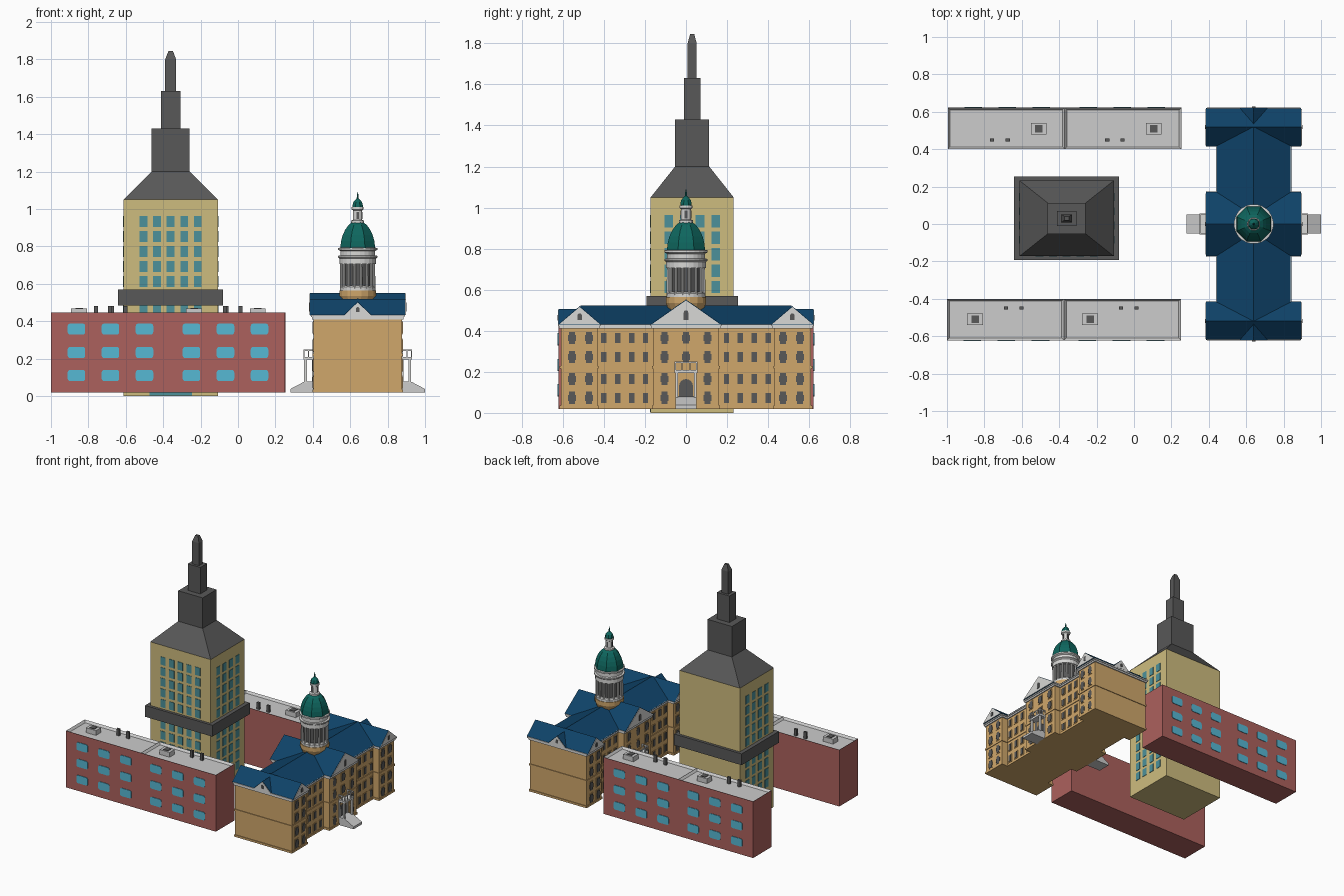
import bpy, bmesh, math
from mathutils import Vector

if "Cube" in bpy.data.objects:
    bpy.data.objects.remove(bpy.data.objects["Cube"])


def mat(name, r, g, b):
    lin = [((c / 255 + 0.055) / 1.055) ** 2.4 for c in (r, g, b)]
    m = bpy.data.materials.new(name)
    m.diffuse_color = (*lin, 1)
    m.use_nodes = True
    m.node_tree.nodes["Principled BSDF"].inputs["Base Color"].default_value = m.diffuse_color
    return m


BRICK = mat("red brick", 172, 97, 93)
TAN = mat("tan limestone", 208, 167, 107)
STONE = mat("pale yellow stone", 206, 188, 126)
TEAL = mat("teal copper", 14, 102, 94)
BLUE = mat("blue roof", 14, 66, 104)
DARK = mat("dark grey", 88, 88, 88)
GREY = mat("light grey", 204, 204, 204)
WHITE = mat("off white", 216, 216, 214)
CYAN = mat("bright glass", 86, 184, 212)
GLASS = mat("tower glass", 76, 145, 155)


def finish(bm, name, *mats):
    bmesh.ops.recalc_face_normals(bm, faces=bm.faces)
    me = bpy.data.meshes.new(name)
    bm.to_mesh(me)
    bm.free()
    for m in mats:
        me.materials.append(m)
    ob = bpy.data.objects.new(name, me)
    bpy.context.collection.objects.link(ob)
    return ob


def loft(bm, rings):
    vs = [[bm.verts.new(p) for p in r] for r in rings]
    n = len(vs[0])
    for a, b in zip(vs, vs[1:]):
        for i in range(n):
            j = (i + 1) % n
            bm.faces.new((a[i], a[j], b[j], b[i]))
    bm.faces.new(vs[0][::-1])
    bm.faces.new(vs[-1])


def rect(cx, cy, hx, hy, z):
    return [(cx - hx, cy - hy, z), (cx + hx, cy - hy, z), (cx + hx, cy + hy, z), (cx - hx, cy + hy, z)]


def add_box(bm, x0, x1, y0, y1, z0, z1):
    c = ((x0 + x1) / 2, (y0 + y1) / 2, abs(x1 - x0) / 2, abs(y1 - y0) / 2)
    loft(bm, [rect(*c, z0), rect(*c, z1)])


def boxes(name, m, items):
    bm = bmesh.new()
    for it in items:
        add_box(bm, *it)
    return finish(bm, name, m)


def prisms(name, m, items):
    """each item: (outline, axis, start, end)"""
    bm = bmesh.new()
    for pts, ax, t0, t1 in items:
        loft(bm, [[(t, a, b) if ax == 'x' else (a, t, b) for a, b in pts] for t in (t0, t1)])
    return finish(bm, name, m)


def lathe(name, m, prof, n, cx, cy, smooth=False):
    bm = bmesh.new()
    ang = [2 * math.pi * (i + 0.5) / n for i in range(n)]
    loft(bm, [[(cx + r * math.cos(a), cy + r * math.sin(a), z) for a in ang] for r, z in prof])
    return finish(bm, name, m)


def rounded(cx, cz, hw, hh, r):
    pts = []
    for k, (sx, sz) in enumerate(((1, 1), (-1, 1), (-1, -1), (1, -1))):
        for i in range(4):
            a = math.pi / 2 * (k + i / 3)
            pts.append((cx + sx * (hw - r) + r * math.cos(a), cz + sz * (hh - r) + r * math.sin(a)))
    return pts


def arch(cy, z0, z1, hw):
    return [(cy - hw, z0), (cy + hw, z0)] + [
        (cy + hw * math.cos(math.pi * i / 8), z1 - hw + hw * math.sin(math.pi * i / 8)) for i in range(9)]


# ---- Tall tower
TX, TY = -0.36, 0.03
boxes("tower_shaft", STONE, [(TX - .252, TX + .252, TY - .202, TY + .202, 0, 1.05)])
boxes("tower_band", DARK, [(TX - .281, TX + .281, TY - .223, TY + .223, .485, .57)])
bm = bmesh.new()
loft(bm, [rect(TX, TY, *s) for s in (
    (.252, .202, 1.05), (.102, .083, 1.2), (.102, .083, 1.43), (.052, .04, 1.43), (.052, .04, 1.63),
    (.029, .022, 1.63), (.029, .022, 1.8), (.012, .01, 1.845))])
finish(bm, "tower_spire", DARK)
wins = [(TX - .113, TX + .113, TY - .205, TY - .2, 0.004, .1)]
for row in range(11):
    z = .933 - row * .08
    if row == 5:
        continue
    z0, z1 = z - .03, z + .03
    for c in range(5):
        x = TX + (c - 2) * .0725
        wins.append((x - .021, x + .021, TY - .205, TY - .2, z0, z1))
    for c in range(4):
        y = TY + (c - 1.5) * .076
        for s in (-1, 1):
            wins.append((TX + s * .25, TX + s * .255, y - .021, y + .021, z0, z1))
boxes("tower_windows", GLASS, wins)

# ---- Two brick blocks, the rear one turned half round
BX = -0.3725


def brick_block(tag, s):
    def X(x):
        return BX + s * (x - BX)

    def Y(y):
        return -s * y

    bm = bmesh.new()
    cx, cy = BX - s * .002, Y(.511)
    add_box(bm, cx - .625, cx + .625, cy - .111, cy + .111, .02, .447)
    bmesh.ops.bisect_plane(bm, geom=bm.verts[:] + bm.edges[:] + bm.faces[:],
                           plane_co=(cx, cy, 0), plane_no=(1, 0, 0))
    bm.normal_update()
    top = [f for f in bm.faces if f.calc_center_median().z > .44]
    bmesh.ops.inset_individual(bm, faces=top, thickness=.018)
    bmesh.ops.translate(bm, verts=list({v for f in top for v in f.verts}), vec=(0, 0, -.016))
    for f in bm.faces:
        c = f.calc_center_median()
        f.material_index = int(c.z > .425 and abs(c.y - cy) < .109 and abs(c.x - cx) < .623)
    finish(bm, tag + "_brick_block", BRICK, GREY)
    prisms(tag + "_block_windows", CYAN, [
        (rounded(X(x), z, .047, .03, .014), 'y', Y(.621), Y(.626))
        for x in (-.864, -.682, -.5, -.249, -.067, .115) for z in (.358, .233, .11)])
    units, fans, vents = [], [], []
    for x in (-.85, -.235):
        x, y = X(x), Y(.509)
        units.append((x - .042, x + .042, y - .03, y + .03, .43, .467))
        fans.append((x - .02, x + .02, y - .02, y + .02, .467, .471))
    for x in (-.684, -.602, -.07, .014):
        x, y = X(x), Y(.449)
        vents.append((x - .011, x + .011, y - .008, y + .008, .43, .482))
    boxes(tag + "_roof_units", GREY, units)
    boxes(tag + "_roof_fans", DARK, fans)
    boxes(tag + "_roof_vents", DARK, vents)


brick_block("front", 1)
brick_block("rear", -1)

# ---- Domed hall: walls, belts and cornices
CX = 0.64
plan = [(.236, -.61, -.43), (.236, .43, .61), (.236, -.16, .16), (.186, -.43, -.16), (.186, .16, .43)]


def tier(out, z0, z1):
    return [(CX - h - out, CX + h + out, a - out, b + out, z0, z1) for h, a, b in plan]


boxes("hall_walls", TAN, tier(0, .02, .415))
boxes("hall_belt_course", TAN, tier(.005, .215, .228) + tier(.005, .02, .035))
boxes("hall_cornice", WHITE, tier(.008, .41, .422) + tier(.013, .422, .433))

# gabled roofs and pediments
gables = [(-.518, .103, .52), (0, .173, .552), (.518, .103, .52)]
tri = lambda c, h, z0, z1: [(c - h, z0), (c + h, z0), (c, z1)]
roof = [(tri(y, h, .431, z), 'x', CX - .254, CX + .254) for y, h, z in gables]
roof.append((tri(CX, .202, .431, .522), 'y', -.515, .515))
roof += [(tri(CX, .075, .431, .505), 'y', s * .621, s * .5) for s in (-1, 1)]
prisms("hall_roof", BLUE, roof)
ped, pwin = [], []
for s in (-1, 1):
    for y, h, z in gables:
        ped.append((tri(y, h * .95, .433, z - .004), 'x', CX + s * .25, CX + s * .257))
        pwin.append((arch(y, .452, .485 if y else .5, .011), 'x', CX + s * .255, CX + s * .26))
    ped.append((tri(CX, .07, .433, .501), 'y', s * .618, s * .624))
    pwin.append((arch(CX, .45, .476, .009), 'y', s * .622, s * .627))
prisms("hall_pediments", WHITE, ped)
prisms("pediment_windows", DARK, pwin)

# hall windows on both long sides
frames, panes = [], []
rows = (.365, .272, .165, .073)


def window(s, d, y, z, hw, hh, wide):
    f = CX + s * (d - .002)
    frames.append((f, CX + s * (d + .003), y - hw - .007, y + hw + .007, z - hh - .006, z + hh + .006))
    panes.append((f, CX + s * (d + .006), y - hw, y + hw, z - hh, z + hh))
    if wide:
        panes.append((f, CX + s * (d + .006), y - hw - .006, y + hw + .006, z - hh * .5, z + hh * .5))


for s in (-1, 1):
    for z in rows:
        for m in (-1, 1):
            for y in (.555, .472, .105):
                window(s, .236, m * y, z, .014, .03, True)
            for y in (.4, .332, .265, .197):
                window(s, .186, m * y, z, .013, .025, False)
        if z > .25:
            window(s, .236, 0, z, .014, .028, True)
boxes("hall_window_frames", TAN, frames)
boxes("hall_window_panes", DARK, panes)

# porches with steps, columns and balcony rail
steps, porch, doors = [], [], []
for s in (-1, 1):
    D = lambda d: CX + s * d
    steps.append(([(D(d), z) for d, z in (
        (.23, .02), (.36, .02), (.36, .038), (.288, .076), (.23, .08))], 'y', -.05, .05))
    porch.append((D(.23), D(.29), -.055, .055, .195, .21))
    porch.append((D(.284), D(.29), -.055, .055, .242, .25))
    for m in (-1, 1):
        porch.append((D(.23), D(.29), m * .055, m * .049, .242, .25))
        porch.append((D(.272), D(.286), m * .052, m * .038, .07, .2))
        porch.append((D(.236), D(.244), m * .052, m * .04, .07, .2))
        for d in (.236, .26, .284):
            porch.append((D(d), D(d + .006), m * .055, m * .049, .21, .245))
        porch.append((D(.284), D(.29), m * .022, m * .016, .21, .245))
    doors.append((arch(0, .078, .165, .034), 'x', D(.23), D(.241)))
prisms("porch_steps", GREY, steps)
boxes("porch_frame", WHITE, porch)
prisms("porch_doors", DARK, doors)

# ---- Dome
lathe("dome_base", TAN, [(.085, .44), (.085, .5), (.1, .535), (.1, .565)], 16, CX, 0)
lathe("drum_ring", WHITE, [(.095, .562), (.095, .582), (.088, .59)], 24, CX, 0)
lathe("drum_core", DARK, [(.078, .58), (.078, .72)], 24, CX, 0)
bm = bmesh.new()
for i in range(16):
    a = 2 * math.pi * (i + .5) / 16
    x, y = CX + .088 * math.cos(a), .088 * math.sin(a)
    ring = lambda r, z: [(x + r * math.cos(k * math.pi / 4), y + r * math.sin(k * math.pi / 4), z) for k in range(8)]
    loft(bm, [ring(.008, .575), ring(.007, .71)])
finish(bm, "drum_columns", WHITE)
lathe("drum_entablature", WHITE, [(.098, .705), (.098, .735), (.106, .742), (.106, .75), (.093, .752),
                                  (.093, .775), (.106, .782), (.106, .792), (.09, .794)], 24, CX, 0)
lathe("main_dome", TEAL, [(.1, .785), (.1, .8), (.096, .83), (.087, .86), (.072, .89), (.053, .914),
                          (.036, .927), (.03, .93)], 8, CX, 0)
lathe("lantern", WHITE, [(.036, .925), (.036, .938), (.025, .942), (.025, .992), (.033, .998),
                         (.033, 1.01), (.026, 1.012)], 12, CX, 0)
boxes("lantern_openings", DARK, [(CX - a, CX + a, -b, b, .948, .985) for a, b in ((.0262, .007), (.007, .0262))])
lathe("lantern_cap", TEAL, [(.03, 1.01), (.03, 1.02), (.025, 1.037), (.013, 1.05), (.006, 1.056),
                            (.004, 1.075), (.001, 1.09)], 8, CX, 0)
